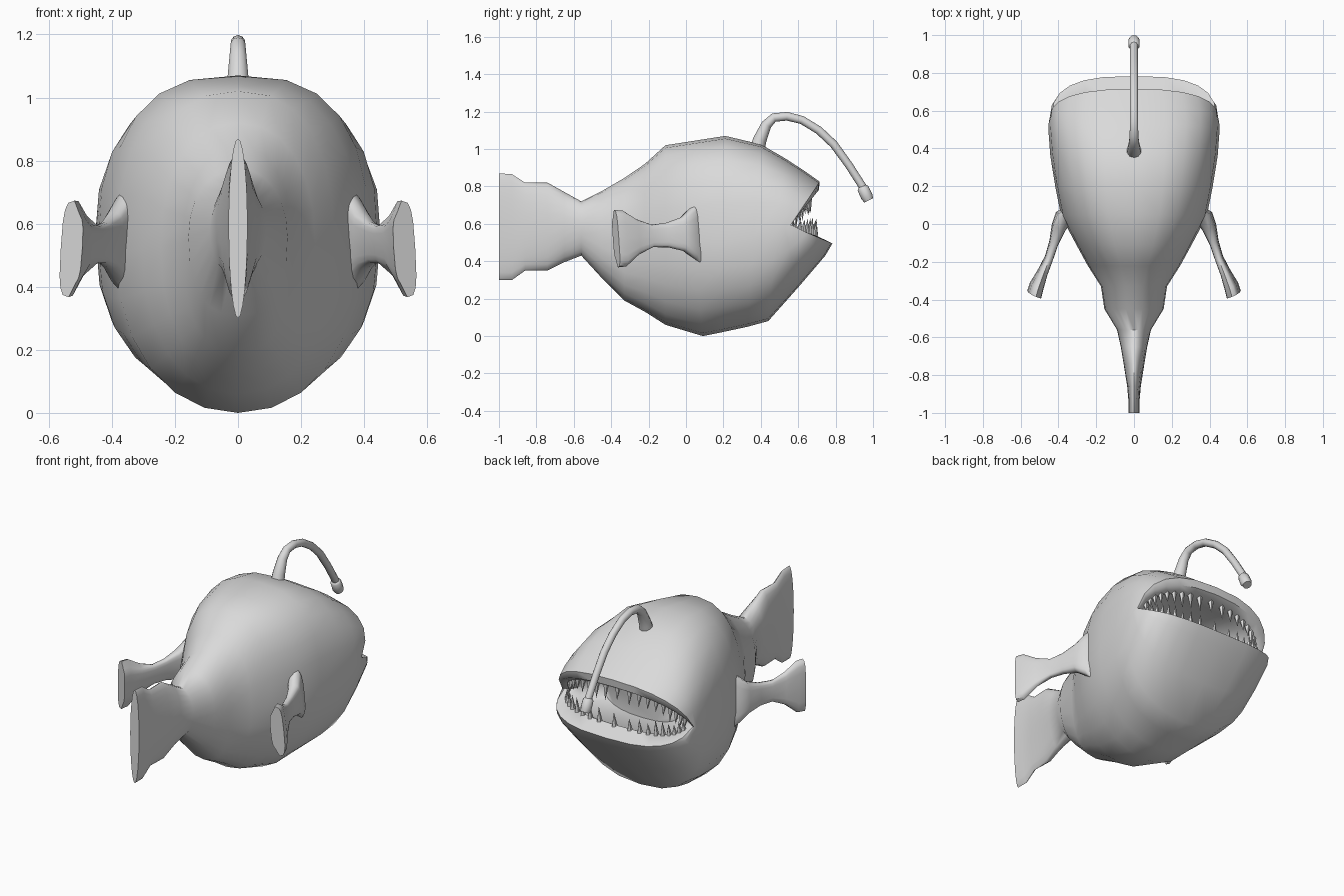
import bpy, bmesh, math, random
from mathutils import Vector

if "Cube" in bpy.data.objects:
    bpy.data.objects.remove(bpy.data.objects["Cube"])

random.seed(4)
grey = bpy.data.materials.new("plain grey")
grey.diffuse_color = (0.7, 0.7, 0.7, 1)
grey.use_nodes = True
grey.node_tree.nodes["Principled BSDF"].inputs["Base Color"].default_value = grey.diffuse_color


def finish(name, bm, angle=40):
    bmesh.ops.recalc_face_normals(bm, faces=bm.faces)
    me = bpy.data.meshes.new(name)
    bm.to_mesh(me)
    bm.free()
    me.materials.append(grey)
    ob = bpy.data.objects.new(name, me)
    bpy.context.collection.objects.link(ob)
    bpy.ops.object.select_all(action='DESELECT')
    ob.select_set(True)
    bpy.context.view_layer.objects.active = ob
    bpy.ops.object.shade_smooth_by_angle(angle=math.radians(angle))
    return ob


def loft(name, rings, angle=40):
    bm = bmesh.new()
    vs = [[bm.verts.new(p) for p in r] for r in rings]
    n = len(vs[0])
    for a, b in zip(vs, vs[1:]):
        for i in range(n):
            j = (i + 1) % n
            bm.faces.new((a[i], a[j], b[j], b[i]))
    bm.faces.new(vs[0])
    bm.faces.new(vs[-1])
    return finish(name, bm, angle)


def section_point(sec, a):
    """Point on a rounded section given by top, side and bottom."""
    ty, tz, hw, sy, sz, by, bz, eu, el = sec
    c, s = math.cos(a), math.sin(a)
    e, ey, ez = (eu, ty, tz) if s >= 0 else (el, by, bz)
    t = abs(s) ** e
    x = math.copysign(abs(c) ** e, c) * hw if abs(c) > 1e-6 else 0
    return Vector((x, sy + (ey - sy) * t, sz + (ez - sz) * t))


def straight(y, top, hw, bottom, mid=0.58, eu=1.0, el=1.0):
    return (y, top, hw, y, mid, y, bottom, eu, el)


# Body with tail fin, lips and mouth cavity
rim = (.71, .78, .436, .555, .592, .783, .495, .84, .72)
inner_lip = (.66, .75, .405, .535, .592, .69, .54, .85, .72)
body = [
    straight(-1.0, .87, .030, .30, .6),
    straight(-.93, .865, .030, .30, .6),
    straight(-.86, .82, .036, .35, .6),
    straight(-.74, .82, .055, .35, .6),
    straight(-.65, .77, .070, .395, .6),
    straight(-.56, .72, .090, .43),
    straight(-.45, .775, .157, .31, .56, .95, .8),
    straight(-.33, .845, .175, .19, .54, .95, .8),
    straight(-.22, .92, .245, .13, .53, .9, .88),
    straight(-.11, 1.02, .305, .06, .52, .82, .92),
    (.05, 1.045, .385, .04, .5, .09, .0, .77, .95),
    (.21, 1.07, .417, .20, .5, .20, .022, .74, .94),
    (.40, 1.025, .443, .36, .53, .33, .05, .73, .88),
    (.53, .95, .452, .48, .56, .44, .08, .72, .84),
    (.63, .885, .452, .53, .575, .60, .26, .75, .78),
    (.715, .825, .446, .56, .595, .745, .43, .80, .72),
    rim, inner_lip,
    (.58, .77, .36, .49, .60, .60, .49, .8, .75),
    (.42, .74, .26, .42, .60, .42, .48, .8, .8)]
N = 24
loft("body", [[section_point(s, 2 * math.pi * i / N) for i in range(N)] for s in body], 50)

# Pectoral fins: x, y, z, half height, half thickness
fin = [(.32, .08, .55, .20, .03), (.37, .04, .55, .14, .045), (.40, -.02, .545, .09, .037),
       (.425, -.10, .54, .066, .024), (.45, -.18, .535, .060, .022),
       (.485, -.26, .53, .095, .027), (.515, -.33, .522, .15, .036),
       (.528, -.375, .52, .153, .038)]
for side, name in ((1, "right_pectoral_fin"), (-1, "left_pectoral_fin")):
    rings = []
    for k, (x, y, z, h, t) in enumerate(fin):
        ring = []
        for i in range(16):
            a = 2 * math.pi * i / 16
            c = math.copysign(abs(math.cos(a)) ** .6, math.cos(a)) if i % 8 != 4 else 0
            s = math.copysign(abs(math.sin(a)) ** .6, math.sin(a)) * h if i % 8 else 0
            s *= 1 if c > -.1 or k < 5 else .75     # inner edge is shorter at the tip
            ring.append((side * (x + .9 * t * c - .06 * s), y + .42 * t * c - .07 * s, z + s))
        rings.append(ring)
    loft(name, rings, 50)


# Tubes in the middle plane: y, z, radius
def tube(name, path, sides=10):
    rings = []
    for k, (y, z, r) in enumerate(path):
        p, q = path[max(k - 1, 0)], path[min(k + 1, len(path) - 1)]
        d = Vector((0, q[0] - p[0], q[1] - p[1])).normalized()
        up = Vector((0, -d.z, d.y))
        rings.append([Vector((r * math.cos(a), y, z)) + up * r * math.sin(a)
                      for a in (2 * math.pi * (i + .5) / sides for i in range(sides))])
    return loft(name, rings, 60)


tube("lure_stalk", [(.375, .98, .042), (.395, 1.05, .036), (.43, 1.13, .028), (.47, 1.168, .024),
                    (.54, 1.175, .023), (.62, 1.155, .022), (.71, 1.10, .022),
                    (.79, 1.025, .022), (.87, .915, .021), (.95, .79, .021)])
tube("lure_tip", [(.942, .80, .022), (.946, .79, .031), (.967, .745, .032), (.977, .725, .026)])

# Teeth along both lips
for name, sign in (("upper_teeth", 1), ("lower_teeth", -1)):
    bm = bmesh.new()
    count = 19
    for i in range(count):
        a = sign * math.pi * (.06 + .88 * i / (count - 1))
        base = section_point(inner_lip, a)
        base.x *= .98
        length = random.uniform(.06, .10) * (.5 + .5 * abs(math.sin(a)))
        base.z += sign * .012
        tip = base + Vector((0, .008, -sign * (length + .012)))
        r = .018
        foot = [bm.verts.new(base + Vector((r * math.cos(b), r * math.sin(b), 0)))
                for b in (2 * math.pi * k / 5 for k in range(5))]
        top = bm.verts.new(tip)
        for k in range(5):
            bm.faces.new((foot[k], foot[(k + 1) % 5], top))
        bm.faces.new(foot)
    finish(name, bm, 30)
